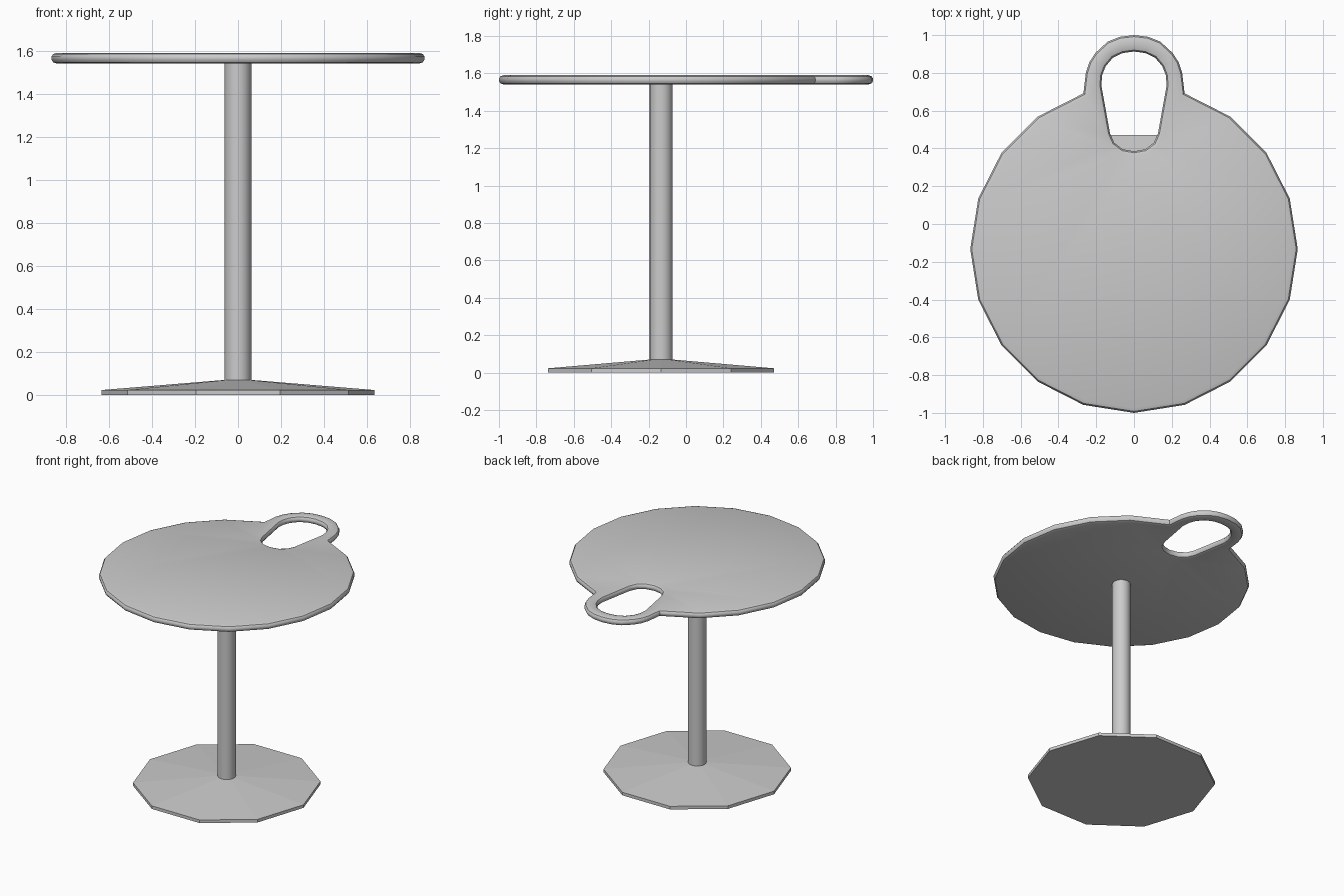
import bpy, bmesh, math
from mathutils import Vector

if "Cube" in bpy.data.objects:
    bpy.data.objects.remove(bpy.data.objects["Cube"])

CY = -0.133   # y of the table axis


def finish(name, bm, angle):
    bmesh.ops.recalc_face_normals(bm, faces=bm.faces[:])
    me = bpy.data.meshes.new(name)
    bm.to_mesh(me)
    bm.free()
    ob = bpy.data.objects.new(name, me)
    bpy.context.collection.objects.link(ob)
    bpy.ops.object.select_all(action='DESELECT')
    ob.select_set(True)
    bpy.context.view_layer.objects.active = ob
    if angle:
        bpy.ops.object.shade_smooth_by_angle(angle=math.radians(angle))
    return ob


def mirrored(half):
    """Close a half outline (first and last point on x = 0) across x."""
    return [Vector(p) for p in half] + [Vector((-x, y)) for x, y in half[-2:0:-1]]


def inset(loop, d):
    """Offset a counter-clockwise loop inwards by d with mitred corners."""
    out = []
    for i, p in enumerate(loop):
        a = (p - loop[i - 1]).normalized()
        b = (loop[(i + 1) % len(loop)] - p).normalized()
        na, nb = Vector((-a.y, a.x)), Vector((-b.y, b.x))
        out.append(p + (na + nb) * (d / (1 + na.dot(nb))))
    return out


def lathe(name, profile, sides, angle):
    """Closed solid of revolution from (radius, z) points."""
    bm = bmesh.new()
    rings = [[bm.verts.new((r * math.cos(2 * math.pi * k / sides),
                            CY + r * math.sin(2 * math.pi * k / sides), z))
              for k in range(sides)] for r, z in profile]
    for lo, hi in zip(rings, rings[1:]):
        for k in range(sides):
            j = (k + 1) % sides
            bm.faces.new((lo[k], lo[j], hi[j], hi[k]))
    bm.faces.new(rings[0][::-1])
    bm.faces.new(rings[-1])
    return finish(name, bm, angle)


# Tabletop: 20-sided disc with a loop handle and a keyhole-shaped opening
R = 0.867
disc = [(R * math.cos(math.radians(a)), CY + R * math.sin(math.radians(a)))
        for a in range(-90, 73, 18)]
disc[0] = (0, CY - R)
outer = mirrored(disc + [(0.255, 0.80), (0.237, 0.855), (0.205, 0.905),
                         (0.14, 0.965), (0.075, 0.991), (0, 1.0)])
hole = mirrored([(0, 0.385), (0.06, 0.396), (0.105, 0.43), (0.127, 0.48),
                 (0.173, 0.735), (0.168, 0.79), (0.15, 0.835),
                 (0.112, 0.88), (0.06, 0.905), (0, 0.913)])
rim = [(0.025, 1.54), (0.008, 1.546), (0, 1.558),
       (0, 1.572), (0.008, 1.584), (0.025, 1.59)]
bm = bmesh.new()
caps = ([], [])
for loop, sign in ((outer, 1), (hole, -1)):
    rings = [[bm.verts.new((p.x, p.y, z)) for p in inset(loop, sign * d)]
             for d, z in rim]
    n = len(loop)
    for lo, hi in zip(rings, rings[1:]):
        for k in range(n):
            j = (k + 1) % n
            bm.faces.new((lo[k], lo[j], hi[j], hi[k]))
    for cap, ring in zip(caps, (rings[0], rings[-1])):
        cap.extend(bm.edges.get((ring[k], ring[(k + 1) % n])) for k in range(n))
for cap, nz in zip(caps, (-1, 1)):
    bmesh.ops.triangle_fill(bm, use_beauty=True, edges=cap, normal=(0, 0, nz))
finish("tabletop", bm, 35)

# Round post
lathe("post", [(0.062, 0.06), (0.062, 1.545)], 20, 35)

# Ten-sided foot with a shallow cone on top
lathe("base", [(0.635, 0.0), (0.635, 0.023), (0.062, 0.07)], 10, 0)
